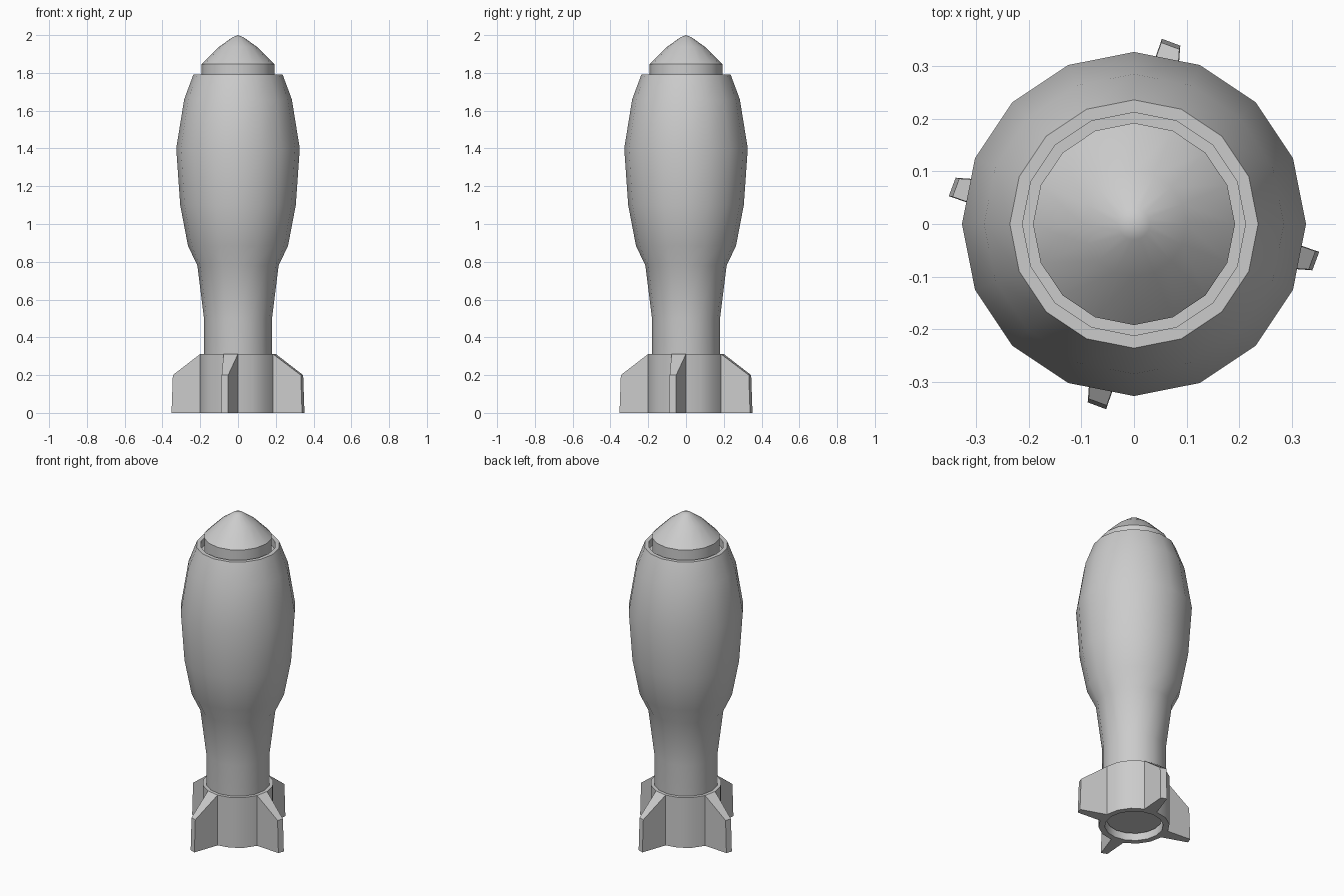
import bpy, bmesh
from math import cos, sin, pi, radians
from mathutils import Matrix, Vector

if "Cube" in bpy.data.objects:
    bpy.data.objects.remove(bpy.data.objects["Cube"])

SIDES = 16


def finish(bm, name):
    bmesh.ops.recalc_face_normals(bm, faces=bm.faces[:])
    mesh = bpy.data.meshes.new(name)
    bm.to_mesh(mesh)
    bm.free()
    ob = bpy.data.objects.new(name, mesh)
    bpy.context.collection.objects.link(ob)
    bpy.ops.object.select_all(action='DESELECT')
    ob.select_set(True)
    bpy.context.view_layer.objects.active = ob
    bpy.ops.object.shade_smooth_by_angle(angle=radians(30))
    return ob


def lathe(profile, close=False):
    """Revolve (radius, z) points; returns the bmesh and the rows of faces."""
    bm = bmesh.new()
    rings = []
    for r, z in profile:
        if r == 0:
            rings.append([bm.verts.new((0, 0, z))] * SIDES)
        else:
            rings.append([bm.verts.new((r * cos(2 * pi * i / SIDES), r * sin(2 * pi * i / SIDES), z))
                          for i in range(SIDES)])
    pairs = list(zip(rings, rings[1:]))
    if close:
        pairs.append((rings[-1], rings[0]))
    rows = []
    for a, b in pairs:
        row = []
        for i in range(SIDES):
            j = (i + 1) % SIDES
            row.append(bm.faces.new(list(dict.fromkeys((a[i], a[j], b[j], b[i])))))
        rows.append(row)
    return bm, rows


# bulged shell with a recessed socket at the top and a slim tail shaft
bm, _ = lathe([(0, 0.04), (0.155, 0.04), (0.18, 0.31), (0.18, 0.5), (0.215, 0.78), (0.265, 0.885),
               (0.306, 1.1), (0.327, 1.4), (0.285, 1.66), (0.236, 1.792),
               (0.212, 1.792), (0.212, 1.745), (0, 1.745)])
finish(bm, "shell_body")

# nose cap sitting in the socket
bm, _ = lathe([(0, 1.745), (0.192, 1.745), (0.192, 1.846), (0.1, 1.938), (0.03, 1.988), (0, 2.0)])
finish(bm, "nose_cap")

# tail sleeve, every fourth side drawn out into a tapered fin
bm, rows = lathe([(0.2, 0), (0.2, 0.312), (0.165, 0.312), (0.165, 0)], close=True)
for k in range(4):
    face = rows[0][(15 + 4 * k) % SIDES]
    turn = Matrix.Rotation(k * pi / 2, 3, 'Z')
    tip = bmesh.ops.extrude_discrete_faces(bm, faces=[face])["faces"][0]
    for v in tip.verts:
        local = turn.inverted() @ v.co
        top = v.co.z > 0.1
        x, y = (0.352, -0.053) if local.y > -0.03 else (0.339, -0.088)
        s = 0.98 if top else 1.0
        v.co = turn @ Vector((x * s, y * s, 0.2 if top else 0))
finish(bm, "tail_fins")
